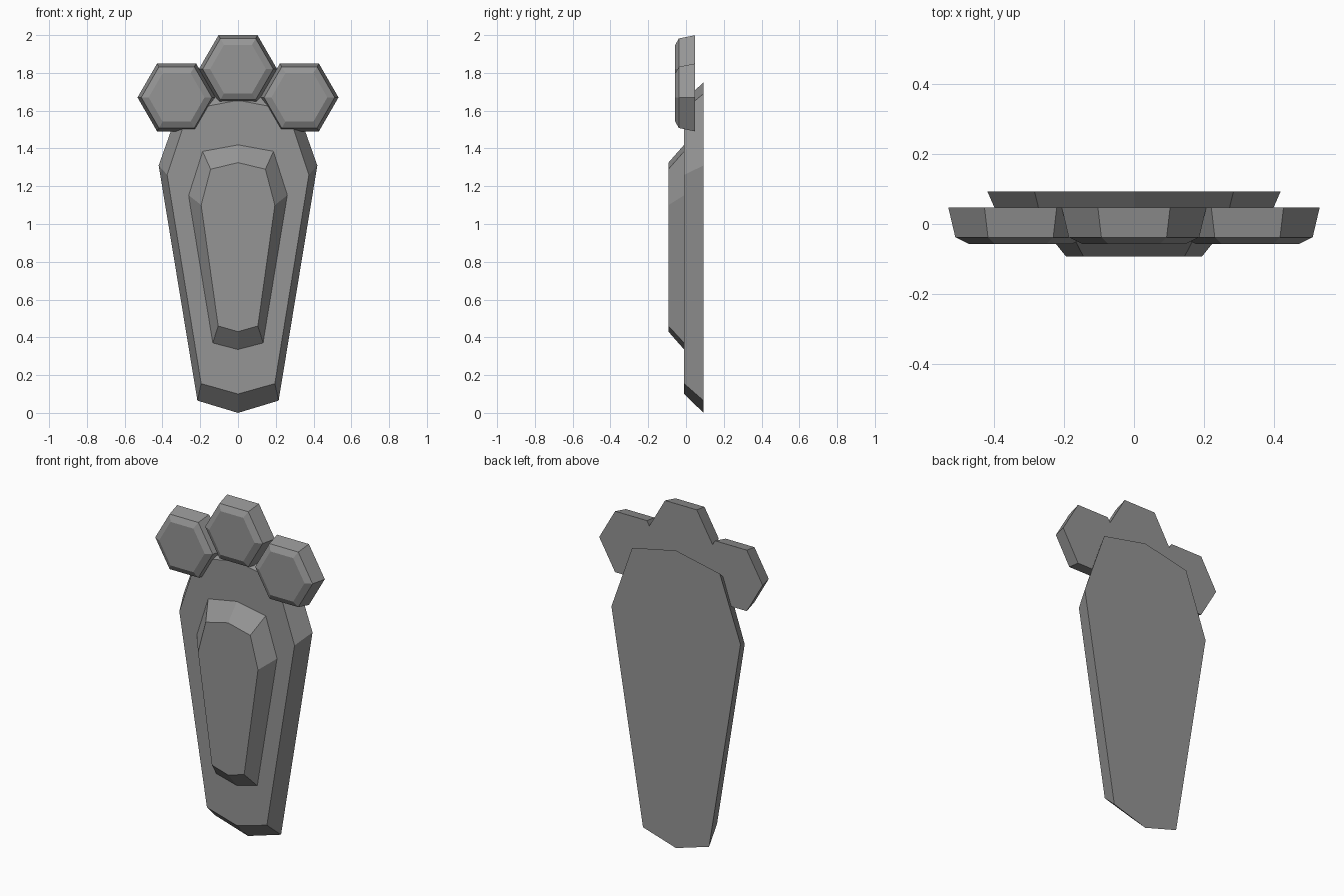
import bpy, bmesh, math

cube = bpy.data.objects.get("Cube")
if cube:
    bpy.data.objects.remove(cube, do_unlink=True)

grey = bpy.data.materials.new("stone_grey")
grey.use_nodes = True
colour = (0.3, 0.3, 0.3, 1)
grey.diffuse_color = colour
grey.node_tree.nodes["Principled BSDF"].inputs["Base Color"].default_value = colour


def loft(name, rings):
    """Join (y, outline) rings, back to front, into a closed flat-faced solid."""
    bm = bmesh.new()
    loops = [[bm.verts.new((x, y, z)) for x, z in pts] for y, pts in rings]
    bm.faces.new(loops[0])
    bm.faces.new(loops[-1])
    for a, b in zip(loops, loops[1:]):
        for i in range(len(a)):
            j = (i + 1) % len(a)
            bm.faces.new((a[i], a[j], b[j], b[i]))
    bmesh.ops.recalc_face_normals(bm, faces=bm.faces)
    mesh = bpy.data.meshes.new(name)
    bm.to_mesh(mesh)
    bm.free()
    mesh.materials.append(grey)
    obj = bpy.data.objects.new(name, mesh)
    bpy.context.collection.objects.link(obj)


def mirrored(half):
    """Complete a half outline that starts and ends on the centre line."""
    return half + [(-x, z) for x, z in half[-2:0:-1]]


def hexagon(cx, cz, r):
    return [(cx + r * math.cos(k * math.pi / 3), cz + r * math.sin(k * math.pi / 3))
            for k in range(6)]


# Tapered back plate with bevelled rim
loft("back_plate", [
    (0.093, mirrored([(0, 0), (0.215, 0.065), (0.42, 1.31), (0.285, 1.69), (0, 1.75)])),
    (-0.01, mirrored([(0, 0.1), (0.195, 0.155), (0.375, 1.26), (0.26, 1.605), (0, 1.655)])),
])

# Raised centre panel
loft("raised_panel", [
    (-0.005, mirrored([(0, 0.33), (0.135, 0.365), (0.265, 1.155), (0.19, 1.39), (0, 1.425)])),
    (-0.093, mirrored([(0, 0.43), (0.105, 0.46), (0.195, 1.1), (0.145, 1.29), (0, 1.325)])),
])

# Three bevelled hexagonal studs along the top
for name, cx, cz in (("right_stud", -0.325, 1.67), ("top_stud", 0, 1.82),
                     ("left_stud", 0.325, 1.67)):
    loft(name, [(y, hexagon(cx, cz, r))
                for y, r in ((0.047, 0.207), (-0.038, 0.187), (-0.057, 0.148))])
